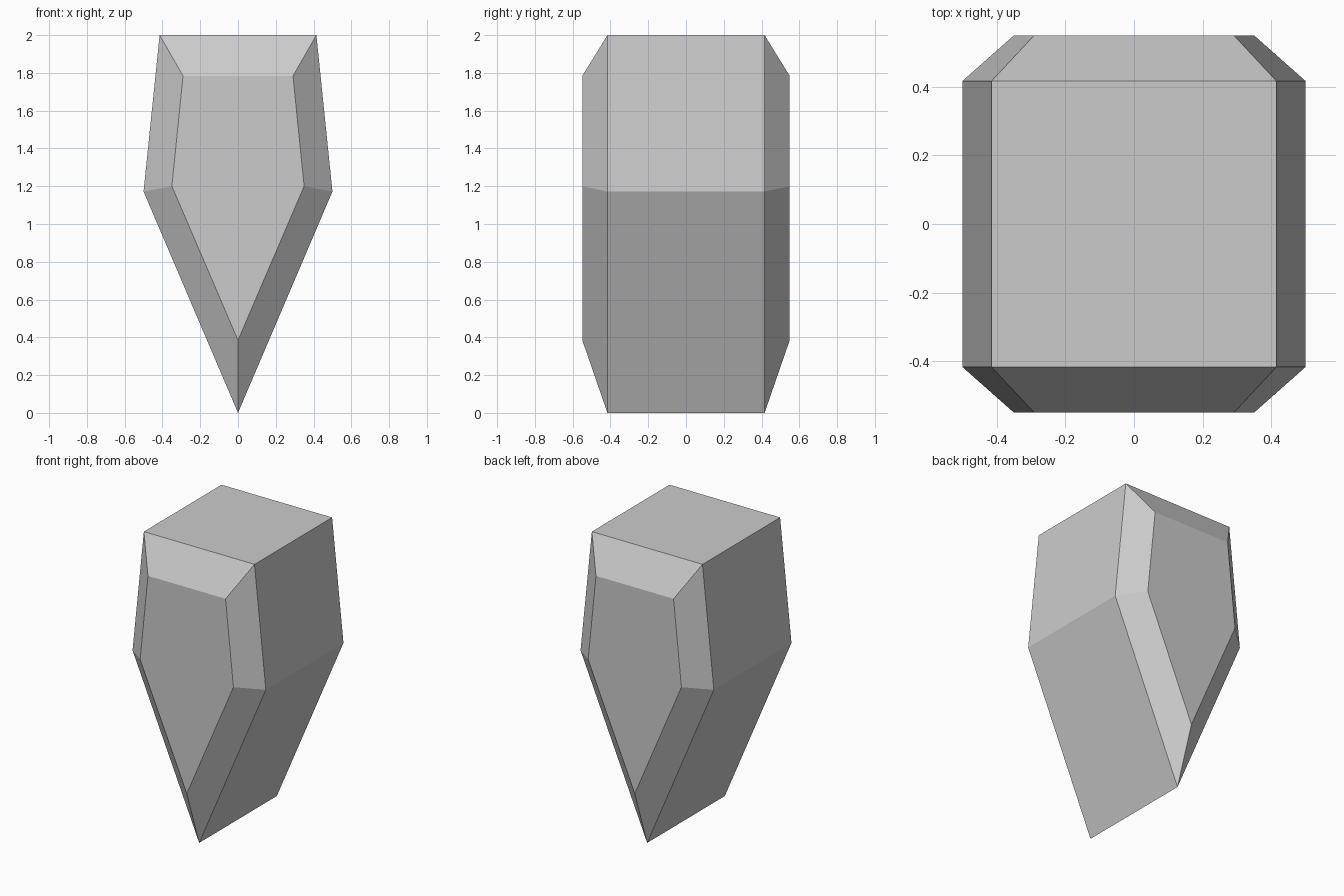
import bpy
import bmesh

if "Cube" in bpy.data.objects:
    bpy.data.objects.remove(bpy.data.objects["Cube"])

# Half profiles (x, z) from the top down to the point
RIM = [(0.415, 2.0), (0.5, 1.172), (0.0, 0.0)]
FACE = [(0.291, 1.784), (0.35, 1.2), (0.0, 0.385)]


def mirrored(half):
    return half + [(-x, z) for x, z in reversed(half[:-1])]


# Wedge-shaped block: front face, front rim, back rim, back face
bm = bmesh.new()
rings = []
for half, y in [(FACE, -0.549), (RIM, -0.416), (RIM, 0.416), (FACE, 0.549)]:
    rings.append([bm.verts.new((x, y, z)) for x, z in mirrored(half)])

# Bevels and sides between neighbouring rings
for a, b in zip(rings, rings[1:]):
    for i in range(len(a)):
        j = (i + 1) % len(a)
        bm.faces.new((a[i], a[j], b[j], b[i]))

# Flat front and back
bm.faces.new(rings[0])
bm.faces.new(rings[-1])
bmesh.ops.recalc_face_normals(bm, faces=bm.faces)

mesh = bpy.data.meshes.new("keystone_block")
bm.to_mesh(mesh)
bm.free()
bpy.context.collection.objects.link(bpy.data.objects.new("keystone_block", mesh))
